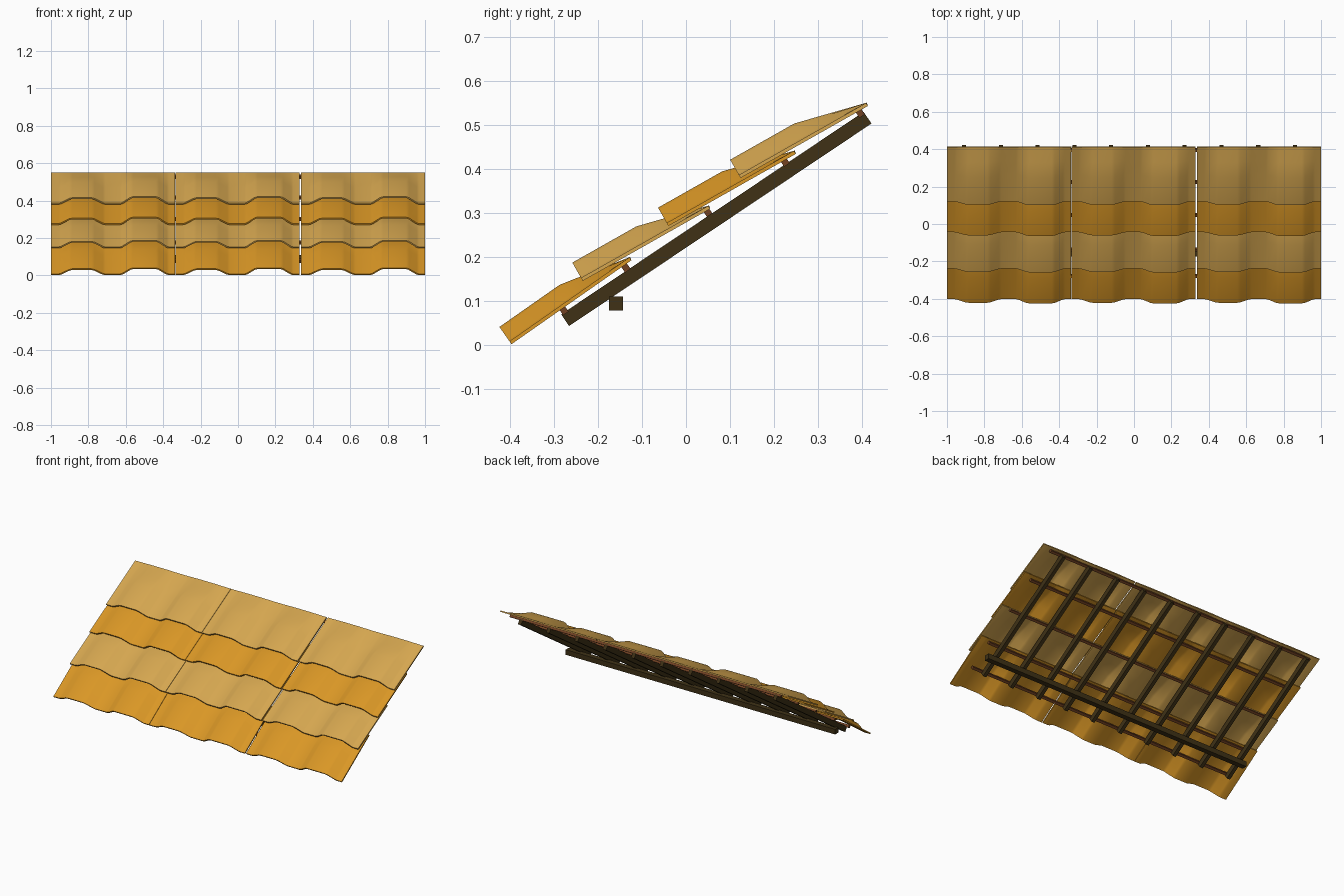
import bpy
import math

cube = bpy.data.objects.get("Cube")
if cube:
    bpy.data.objects.remove(cube)


def material(name, rgb):
    m = bpy.data.materials.new(name)
    m.use_nodes = True
    m.diffuse_color = (*rgb, 1)
    m.node_tree.nodes["Principled BSDF"].inputs["Base Color"].default_value = (*rgb, 1)
    return m


ORANGE = material("orange clay", (0.70, 0.31, 0.019))
TAN = material("pale clay", (0.67, 0.385, 0.08))
DARK = material("dark timber", (0.05, 0.031, 0.008))
RED = material("reddish timber", (0.17, 0.055, 0.017))

TILE_WIDTH, TILE_LENGTH, THICKNESS = 0.663, 0.333, 0.008
PITCH = math.radians(33.8)


def add_object(name, mesh, mat):
    obj = bpy.data.objects.new(name, mesh)
    bpy.context.scene.collection.objects.link(obj)
    mesh.materials.append(mat)
    return obj


def tile_profile():
    """Two flat-topped waves across the tile, the second a little taller."""
    points = [(0, 0)]
    for centre, top, foot, height in ((0.165, 0.05, 0.125, 0.034), (0.5, 0.06, 0.13, 0.040)):
        run = foot - top
        half = [(foot, 0), (foot - 0.2 * run, 0.12), (top + 0.2 * run, 0.88), (top, 1)]
        points += [(centre - d, h * height) for d, h in half]
        points += [(centre + d, h * height) for d, h in reversed(half)]
    return points + [(TILE_WIDTH, 0)]


def make_tile_mesh():
    profile = tile_profile()
    # The waves keep their height to mid-length, then fade out at the top edge
    stations = [(0, 1), (TILE_LENGTH / 2, 1), (TILE_LENGTH * 0.75, 0.5), (TILE_LENGTH, 0)]
    verts = [(x, along, h * fade) for along, fade in stations for x, h in profile]
    n = len(profile)
    faces = [(r * n + i, r * n + i + 1, (r + 1) * n + i + 1, (r + 1) * n + i)
             for r in range(len(stations) - 1) for i in range(n - 1)]
    mesh = bpy.data.meshes.new("roof_tile")
    mesh.from_pydata(verts, [], faces)
    return mesh


def make_tile(name, x, y, z, angle, mat):
    obj = add_object(name, make_tile_mesh(), mat)
    obj.location = (x, y, z)
    obj.rotation_euler.x = angle
    bpy.ops.object.select_all(action="DESELECT")
    obj.select_set(True)
    bpy.context.view_layer.objects.active = obj
    solid = obj.modifiers.new("thickness", "SOLIDIFY")
    solid.thickness, solid.offset = THICKNESS, 1
    bpy.ops.object.modifier_apply(modifier=solid.name)
    bpy.ops.object.shade_smooth_by_angle(angle=math.radians(40))


def make_beam(name, size, location, angle, mat):
    sx, sy, sz = (s / 2 for s in size)
    verts = [(x, y, z) for x in (-sx, sx) for y in (-sy, sy) for z in (-sz, sz)]
    faces = [(0, 1, 3, 2), (4, 6, 7, 5), (0, 4, 5, 1), (2, 3, 7, 6), (0, 2, 6, 4), (1, 5, 7, 3)]
    mesh = bpy.data.meshes.new(name)
    mesh.from_pydata(verts, [], faces)
    obj = add_object(name, mesh, mat)
    obj.location = location
    obj.rotation_euler.x = angle


# Four overlapping courses of three tiles; the lowest course is steeper
courses = [(-0.397, 0.001, 35), (-0.235, 0.145, 29.5), (-0.04, 0.27, 29.5), (0.124, 0.379, 29.5)]
for row, (y, z, degrees) in enumerate(courses):
    for col, x in enumerate((-1, -0.335, 0.337)):
        make_tile(f"roof_tile_{row + 1}_{col + 1}", x, y, z, math.radians(degrees),
                  TAN if row % 2 else ORANGE)

# Sloping rafters
for i in range(10):
    x = -0.908 + i * 0.1965
    make_beam(f"rafter_{i + 1}", (0.022, 0.828, 0.032), (x, 0.069, 0.286), PITCH, DARK)

# Horizontal battens between rafters and tiles
battens = [(-0.278, 0.078), (-0.137, 0.175), (0.049, 0.302), (0.225, 0.416), (0.396, 0.527)]
for i, (y, z) in enumerate(battens):
    make_beam(f"batten_{i + 1}", (1.88, 0.015, 0.017), (0, y, z), PITCH, RED)

# Square purlin carrying the rafters
make_beam("purlin", (1.87, 0.032, 0.032), (0, -0.159, 0.094), 0, DARK)
